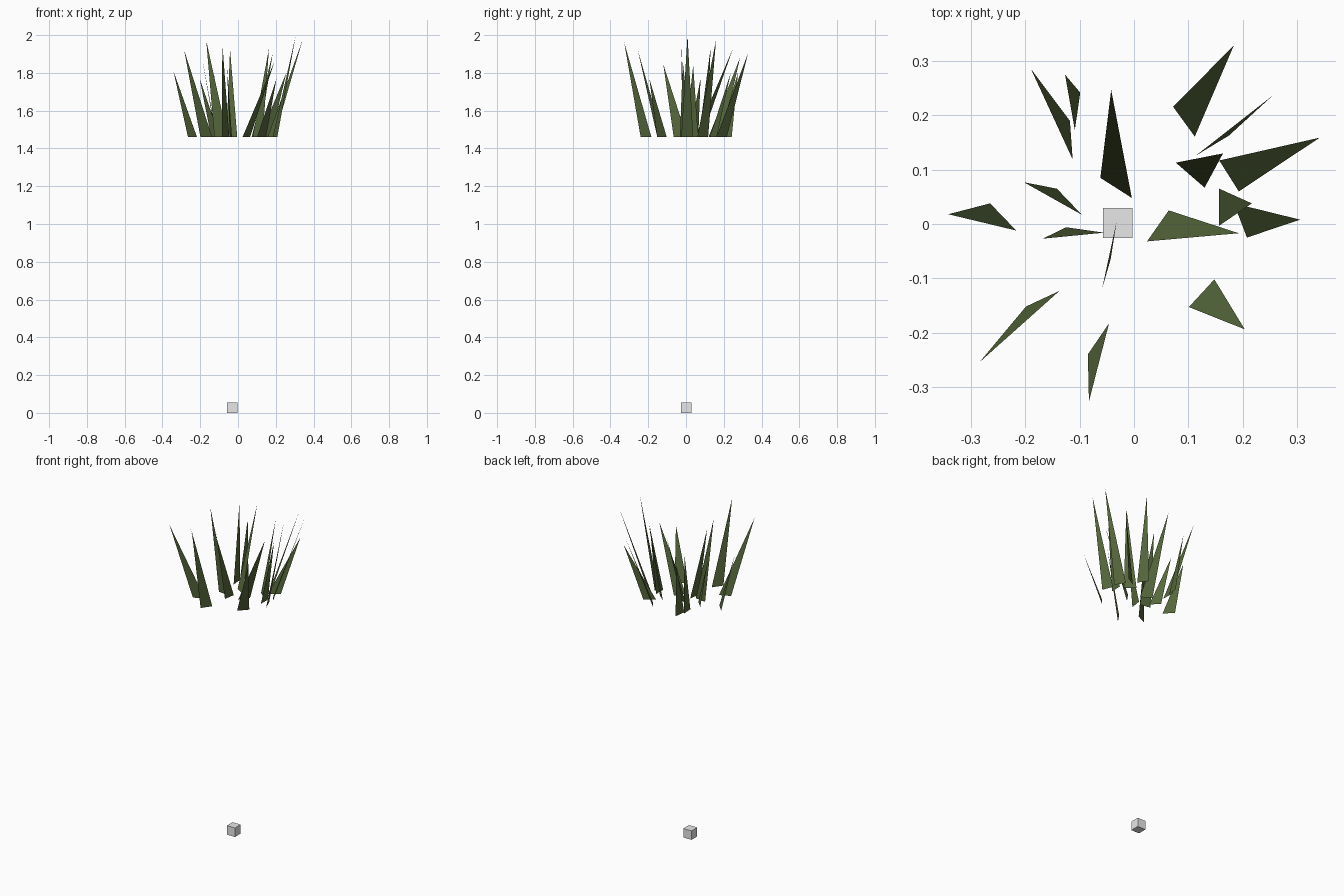
import bpy, bmesh


def material(name, rgb):
    m = bpy.data.materials.new(name)
    m.diffuse_color = (*rgb, 1.0)
    return m


GREEN = material("olive green", (0.093, 0.138, 0.045))
GREY = material("light grey", (0.8, 0.8, 0.8))

BASE_Z = 1.46   # all blades start at this height

# Blades: base corner A (x, y), base corner B (x, y), tip (x, y, z)
BLADES = [
    (-.118, .190, -.113, .119, -.190, .286, 1.88),
    (-.099, .242, -.109, .173, -.127, .275, 1.80),
    (-.062, .085, -.004, .048, -.042, .247, 1.925),
    (.072, .216, .112, .161, .184, .329, 1.905),
    (.175, .163, .114, .126, .256, .237, 1.80),
    (.157, .117, .193, .060, .342, .159, 1.975),
    (.077, .113, .130, .067, .164, .130, 1.93),
    (.157, .065, .157, -.003, .217, .038, 1.84),
    (.024, -.032, .064, .025, .193, -.017, 1.86),
    (.184, .038, .208, -.025, .306, .008, 2.00),
    (-.265, .038, -.217, -.012, -.342, .018, 1.81),
    (-.142, .065, -.096, .017, -.203, .077, 1.77),
    (-.125, -.006, -.055, -.016, -.168, -.027, 1.97),
    (-.043, -.065, -.032, .005, -.059, -.120, 1.845),
    (.101, -.153, .148, -.102, .204, -.194, 1.77),
    (-.199, -.152, -.137, -.123, -.285, -.255, 1.92),
    (-.085, -.240, -.046, -.183, -.083, -.327, 1.96),
]


def blade(name, ax, ay, bx, by, tx, ty, tz):
    """One flat triangular grass blade."""
    bm = bmesh.new()
    corners = [(ax, ay, BASE_Z), (bx, by, BASE_Z), (tx, ty, tz)]
    face = bm.faces.new([bm.verts.new(c) for c in corners])
    face.normal_update()
    if face.normal.z < 0:      # upper side is the outside
        face.normal_flip()
    me = bpy.data.meshes.new(name)
    bm.to_mesh(me)
    bm.free()
    me.materials.append(GREEN)
    bpy.context.collection.objects.link(bpy.data.objects.new(name, me))


# Grass tuft
for i, b in enumerate(BLADES, 1):
    blade(f"grass_blade_{i:02d}", *b)

# Small cube on the ground below the tuft
SIZE = 0.055
bpy.ops.mesh.primitive_cube_add(size=SIZE, location=(-0.03, 0.002, SIZE / 2))
cube = bpy.context.object
cube.name = "ground_cube"
cube.data.materials.append(GREY)
